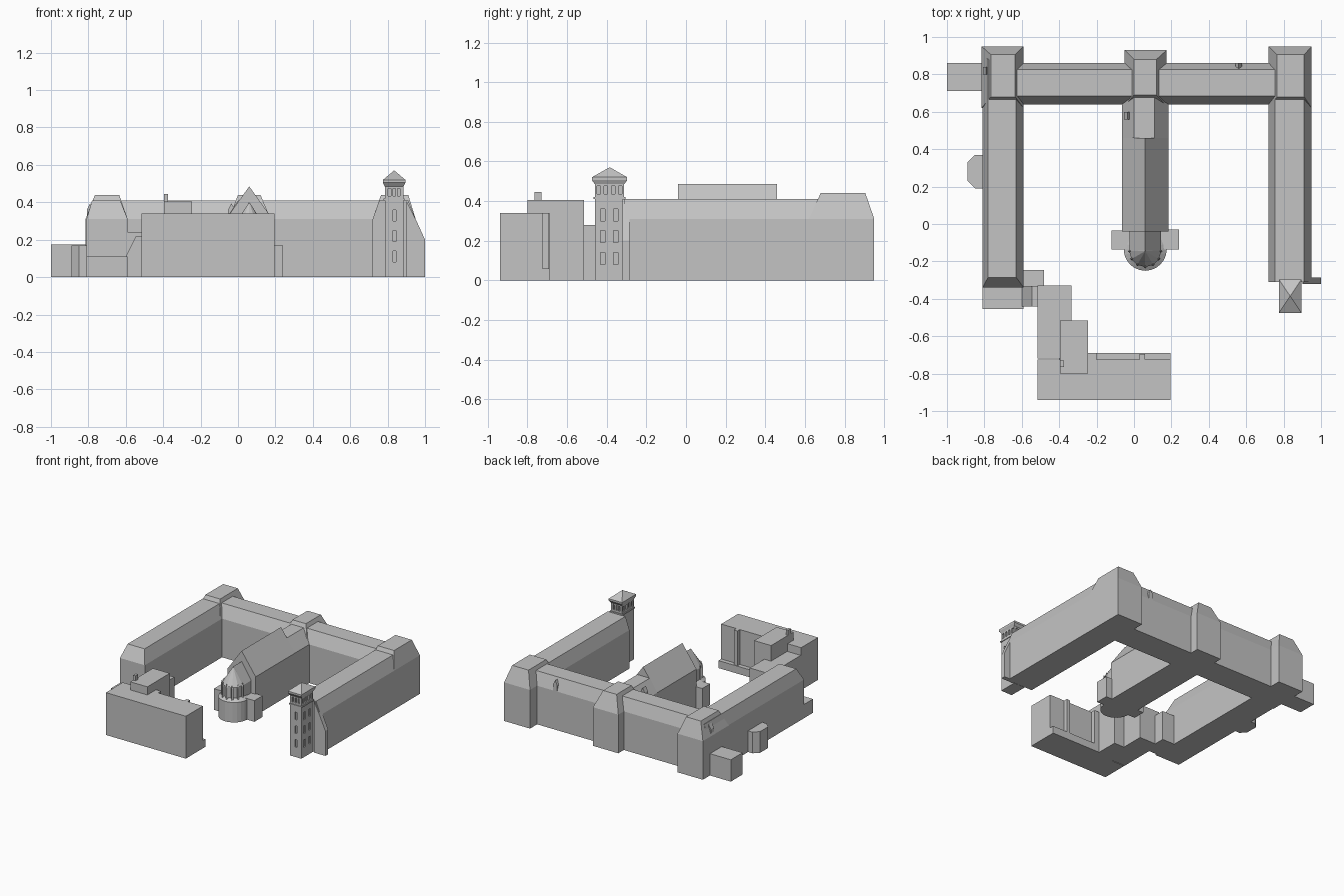
import bpy
import bmesh
import math

cube = bpy.data.objects.get("Cube")
if cube:
    bpy.data.objects.remove(cube, do_unlink=True)

stone = bpy.data.materials.new("grey_stone")
stone.use_nodes = True
GREY = (0.55, 0.55, 0.55, 1)
stone.diffuse_color = GREY
stone.node_tree.nodes["Principled BSDF"].inputs["Base Color"].default_value = GREY


def finish(name, bm):
    bmesh.ops.remove_doubles(bm, verts=bm.verts, dist=0.0001)
    bmesh.ops.recalc_face_normals(bm, faces=bm.faces)
    mesh = bpy.data.meshes.new(name)
    bm.to_mesh(mesh)
    bm.free()
    mesh.materials.append(stone)
    obj = bpy.data.objects.new(name, mesh)
    bpy.context.collection.objects.link(obj)
    return obj


def loft(bm, loops):
    """Skin a stack of closed loops and cap both ends."""
    rings = [[bm.verts.new(p) for p in loop] for loop in loops]
    for a, b in zip(rings, rings[1:]):
        n = len(a)
        for i in range(n):
            j = (i + 1) % n
            bm.faces.new((a[i], a[j], b[j], b[i]))
    bm.faces.new(rings[0])
    bm.faces.new(rings[-1])


def rect(x0, x1, y0, y1, z):
    return [(x0, y0, z), (x1, y0, z), (x1, y1, z), (x0, y1, z)]


def box(name, x0, x1, y0, y1, z1, z0=0.0):
    bm = bmesh.new()
    loft(bm, [rect(x0, x1, y0, y1, z0), rect(x0, x1, y0, y1, z1)])
    return finish(name, bm)


def mansard(name, base, top, height, eave=0.31):
    """Upright walls to the eave, then slopes up to a flat roof."""
    bm = bmesh.new()
    loft(bm, [rect(*base, 0), rect(*base, eave), rect(*top, height)])
    return finish(name, bm)


def prism(name, outline, z1):
    bm = bmesh.new()
    loft(bm, [[(x, y, z) for x, y in outline] for z in (0, z1)])
    return finish(name, bm)


def extrude_y(name, profile, y0, y1):
    bm = bmesh.new()
    loft(bm, [[(x, y, z) for x, z in profile] for y in (y0, y1)])
    return finish(name, bm)


def gabled(name, cx, half, y0, y1, eave, ridge):
    return extrude_y(name, [(cx - half, 0), (cx + half, 0), (cx + half, eave),
                            (cx, ridge), (cx - half, eave)], y0, y1)


def drum(name, cx, cy, profile, sides):
    """Round part from (radius, height) pairs."""
    bm = bmesh.new()
    loft(bm, [[(cx + r * math.cos(2 * math.pi * i / sides),
                cy + r * math.sin(2 * math.pi * i / sides), z)
               for i in range(sides)] for r, z in profile])
    return finish(name, bm)


# Three long wings round the court
mansard("west_wing", (-0.81, -0.59, -0.34, 0.9), (-0.78, -0.63, -0.285, 0.88), 0.41)
mansard("east_wing", (0.72, 0.95, -0.31, 0.9), (0.755, 0.91, -0.31, 0.88), 0.41)
mansard("north_wing", (-0.7, 0.83, 0.64, 0.86), (-0.7, 0.83, 0.685, 0.825), 0.41)
mansard("middle_wing", (-0.065, 0.185, 0.46, 0.75), (0.0, 0.11, 0.46, 0.75), 0.41)

# Pavilions with taller roofs on the north side
mansard("northwest_pavilion", (-0.815, -0.59, 0.62, 0.95), (-0.765, -0.635, 0.68, 0.905), 0.44)
mansard("northeast_pavilion", (0.72, 0.95, 0.62, 0.95), (0.765, 0.91, 0.68, 0.905), 0.44)
mansard("middle_pavilion", (-0.05, 0.175, 0.63, 0.93), (0.0, 0.12, 0.69, 0.88), 0.44)

# Small dormers and a roof stub
for i, (x, y) in enumerate([(-0.79, 0.82), (-0.035, 0.58), (0.56, 0.84)]):
    gabled("dormer_%d" % i, x, 0.018, y - 0.02, y + 0.02, 0.36, 0.395)

# Chapel: nave, lower choir, rounded east end and side turrets
gabled("chapel_nave", 0.06, 0.125, -0.04, 0.46, 0.31, 0.485)
gabled("chapel_choir", 0.06, 0.085, -0.145, -0.04, 0.27, 0.4)
drum("apse_lower_ring", 0.06, -0.135, [(0.115, 0), (0.115, 0.16), (0.085, 0.18)], 24)
drum("apse_upper_drum", 0.06, -0.145, [(0.075, 0), (0.075, 0.27), (0.085, 0.27), (0.001, 0.4)], 12)
for i in range(7):
    a = math.pi + i * math.pi / 6
    px, py = 0.06 + 0.082 * math.cos(a), -0.145 + 0.082 * math.sin(a)
    drum("apse_pier_%d" % i, px, py, [(0.01, 0.16), (0.01, 0.26), (0.002, 0.29)], 4)
box("chapel_left_turret", 0.145, 0.24, -0.135, -0.03, 0.17)
box("chapel_right_turret", -0.12, -0.025, -0.135, -0.035, 0.17)

# Bell tower with recessed windows, cornice and pyramid roof
tower = box("tower_shaft", 0.785, 0.885, -0.46, -0.312, 0.49)
bm = bmesh.new()
for z in (0.08, 0.19, 0.30):
    for y in (-0.42, -0.355):
        loft(bm, [rect(0.875, 0.9, y - 0.011, y + 0.011, h) for h in (z, z + 0.06)])
    loft(bm, [rect(0.828, 0.844, -0.48, -0.45, h) for h in (z, z + 0.06)])
for k in range(4):
    y = -0.44 + k * 0.036
    for x0, x1 in ((0.77, 0.795), (0.875, 0.9)):
        loft(bm, [rect(x0, x1, y - 0.009, y + 0.009, h) for h in (0.435, 0.475)])
for x in (0.81, 0.835, 0.86):
    for y0, y1 in ((-0.48, -0.45), (-0.322, -0.29)):
        loft(bm, [rect(x - 0.007, x + 0.007, y0, y1, h) for h in (0.435, 0.475)])
cutter = finish("window_cutter", bm)
cutter.hide_render = True
mod = tower.modifiers.new("windows", "BOOLEAN")
mod.operation = "DIFFERENCE"
mod.solver = "EXACT"
mod.object = cutter
bpy.context.view_layer.objects.active = tower
bpy.ops.object.modifier_apply(modifier=mod.name)
bpy.data.objects.remove(cutter, do_unlink=True)
box("tower_string_course", 0.779, 0.891, -0.466, -0.306, 0.42, 0.41)
bm = bmesh.new()
loft(bm, [rect(0.785, 0.885, -0.46, -0.312, 0.485), rect(0.775, 0.895, -0.475, -0.297, 0.505),
          rect(0.775, 0.895, -0.475, -0.297, 0.52), rect(0.834, 0.836, -0.386, -0.384, 0.57)])
finish("tower_roof", bm)

# Sloping buttress at the end of the east wing
extrude_y("east_buttress", [(0.9, 0), (1.0, 0), (1.0, 0.2), (0.95, 0.31), (0.9, 0.41)],
          -0.32, -0.285)

# Low additions on the west side
box("west_annex", -1.0, -0.8, 0.71, 0.86, 0.175)
prism("west_bay", [(-0.8, 0.19), (-0.85, 0.19), (-0.89, 0.23), (-0.89, 0.33),
                   (-0.85, 0.37), (-0.8, 0.37)], 0.17)
box("west_porch", -0.81, -0.59, -0.455, -0.33, 0.11)

# Link between the west wing and the front building
box("link_stair", -0.6, -0.48, -0.335, -0.245, 0.24)
extrude_y("link_passage", [(-0.6, 0), (-0.5, 0), (-0.5, 0.22), (-0.545, 0.22), (-0.6, 0.11)],
          -0.44, -0.33)

# Front building: stepped blocks, plinth and rear posts
box("front_link_block", -0.515, -0.335, -0.72, -0.33, 0.28)
box("front_main_block", -0.515, 0.195, -0.94, -0.725, 0.34)
box("front_rear_plinth", -0.4, 0.195, -0.75, -0.69, 0.06)
box("front_upper_block", -0.395, -0.245, -0.8, -0.515, 0.405)
box("front_rear_post", 0.03, 0.06, -0.74, -0.695, 0.34)
box("front_rear_bay", -0.25, -0.2, -0.74, -0.69, 0.34)
box("front_chimney", -0.395, -0.375, -0.765, -0.73, 0.445, 0.3)
